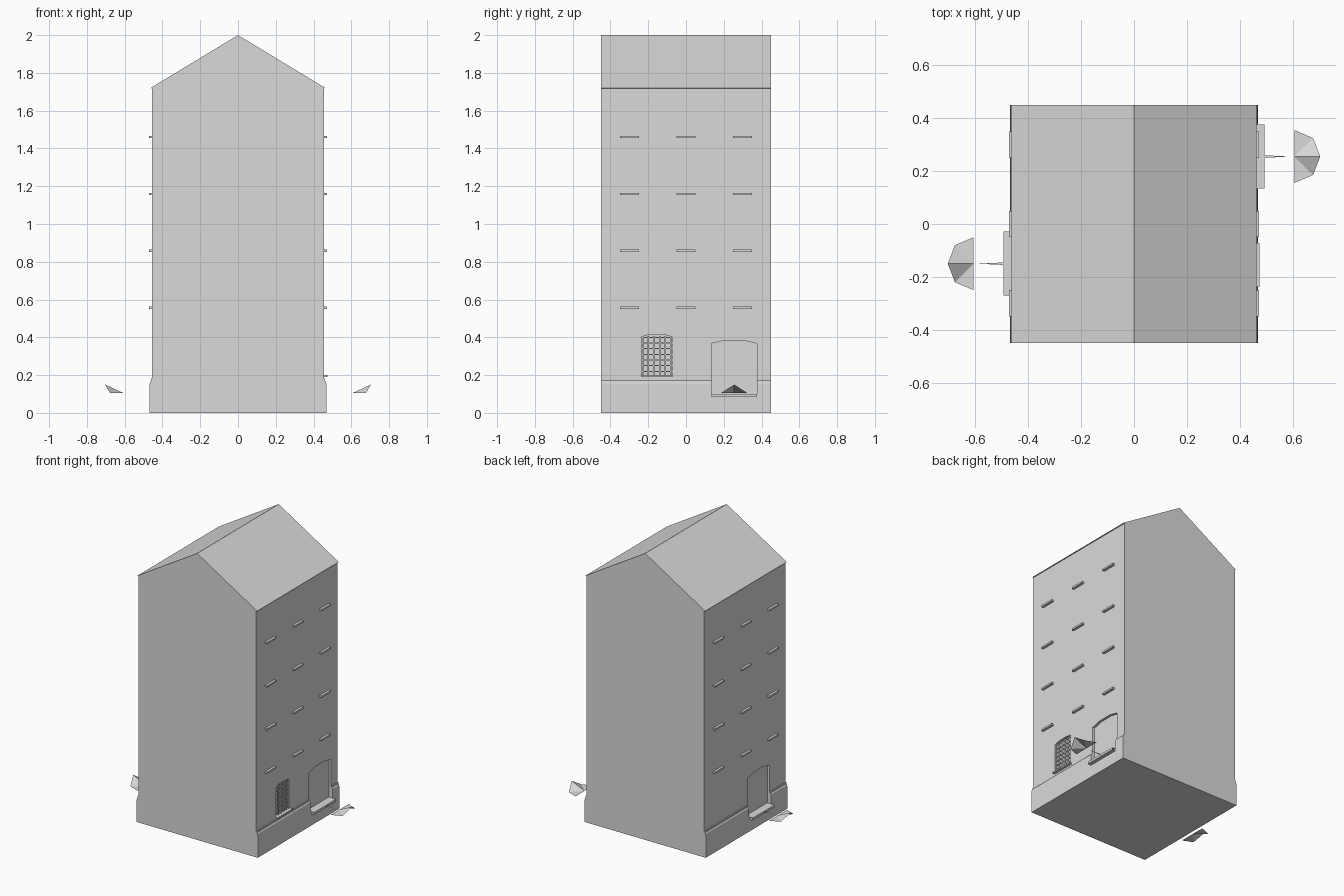
import bpy, bmesh

if "Cube" in bpy.data.objects:
    bpy.data.objects.remove(bpy.data.objects["Cube"])

wall_mat = bpy.data.materials.new("light_grey")
wall_mat.diffuse_color = (0.7, 0.7, 0.7, 1)
wall_mat.use_nodes = True
wall_mat.node_tree.nodes["Principled BSDF"].inputs["Base Color"].default_value = wall_mat.diffuse_color


def make(name, verts, faces, fix=False):
    me = bpy.data.meshes.new(name)
    me.from_pydata(verts, [], faces)
    if fix:
        bm = bmesh.new()
        bm.from_mesh(me)
        bmesh.ops.recalc_face_normals(bm, faces=bm.faces)
        bm.to_mesh(me)
        bm.free()
    me.materials.append(wall_mat)
    ob = bpy.data.objects.new(name, me)
    bpy.context.collection.objects.link(ob)
    return ob


def prism(name, pts, a, b, axis):
    """Extrude a 2D outline from a to b along x (pts are y,z) or y (pts are x,z)."""
    n = len(pts)
    if axis == "x":
        vs = [(t, p, q) for t in (a, b) for p, q in pts]
    else:
        vs = [(p, t, q) for t in (a, b) for p, q in pts]
    fs = [list(range(n)), list(range(n, 2 * n))]
    fs += [[i, (i + 1) % n, (i + 1) % n + n, i + n] for i in range(n)]
    return make(name, vs, fs, True)


def box(name, x0, x1, y0, y1, z0, z1):
    return prism(name, [(y0, z0), (y1, z0), (y1, z1), (y0, z1)], x0, x1, "x")


def arch(yc, w, z0, z1, z2):
    """Outline of an opening with a shallow arched head."""
    return [(yc - w, z0), (yc + w, z0), (yc + w, z1), (yc + w * .4, z2),
            (yc - w * .4, z2), (yc - w, z1)]


# Building shell: plinth with moulded top, walls, eaves and gable roof
half = [(.468, 0), (.468, .15), (.466, .165), (.46, .172), (.46, .183),
        (.455, .183), (.455, 1.718), (.463, 1.72)]
outline = half + [(0, 2.0)] + [(-x, z) for x, z in reversed(half)]
body = prism("building_body", outline, -.45, .45, "y")

# Recesses for the doors and the barred window
doors = [(1, .255), (-1, -.15)]
WY = -.155
cutters = [prism("door_cutter", arch(yc, .121, .1, .367, .384), s * .438, s * .6, "x")
           for s, yc in doors]
cutters.append(prism("window_cutter", arch(WY, .08, .2, .405, .415), .44, .6, "x"))
bpy.context.view_layer.objects.active = body
for c in cutters:
    m = body.modifiers.new("recess", "BOOLEAN")
    m.operation = "DIFFERENCE"
    m.solver = "EXACT"
    m.object = c
    bpy.ops.object.modifier_apply(modifier=m.name)
    bpy.data.objects.remove(c)

# Upper window sills on both long sides
for s in (1, -1):
    for z in (.556, .858, 1.159, 1.461):
        for y in (-.3, 0, .3):
            box("window_sill", s * .45, s * .472, y - .05, y + .05, z - .006, z + .006)

# Barred ground floor window
box("barred_window_sill", .44, .474, WY - .083, WY + .083, .19, .2)
for i in range(6):
    y = WY - .075 + i * .03
    box("vertical_bar", .446, .453, y - .004, y + .004, .2, .408)
for i in range(7):
    z = .22 + i * .03
    box("horizontal_bar", .447, .452, WY - .08, WY + .08, z - .003, z + .003)

for s, yc in doors:
    # Door step: folded sheet, open at the ends
    path = [(.438, .101), (.494, .101), (.494, .085), (.46, .085)]
    vs = [(s * x, yc + y, z) for x, z in path for y in (-.121, .121)]
    make("door_step", vs, [[2 * i, 2 * i + 2, 2 * i + 3, 2 * i + 1][::s] for i in range(3)])
    # Thin flat pointer in front of the step
    make("step_pointer", [(s * .465, yc - .006, .102), (s * .59, yc, .102),
                          (s * .465, yc + .006, .102)], [[0, 1, 2][::s]])
    # Half fan with a raised tip
    fan = [(.606, 0, .105), (.606, -.1, .105), (.677, -.07, .105), (.704, 0, .15),
           (.677, .07, .105), (.606, .1, .105)]
    make("fan_plate", [(s * x, yc + y, z) for x, y, z in fan],
         [[0, i, i + 1][::s] for i in range(1, 5)])
